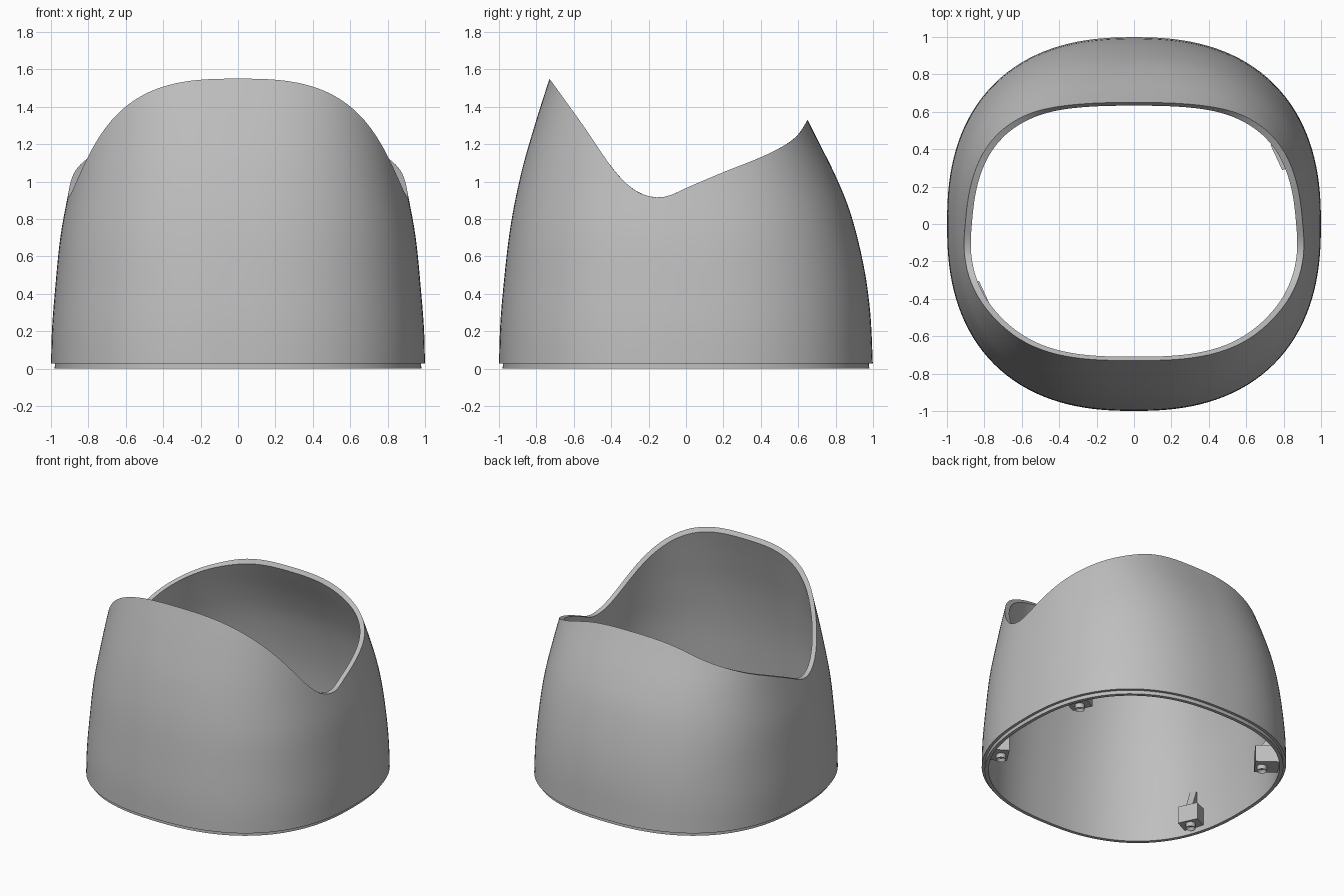
import bpy, bmesh
from math import cos, sin, pi, radians
from mathutils import Matrix, Vector

cube = bpy.data.objects.get("Cube")
if cube:
    bpy.data.objects.remove(cube, do_unlink=True)

grey = bpy.data.materials.new("plain grey")
grey.use_nodes = True
grey.diffuse_color = (0.52, 0.52, 0.52, 1)
grey.node_tree.nodes["Principled BSDF"].inputs["Base Color"].default_value = grey.diffuse_color

# Profiles as (position, value) pairs
SIDE = [(0, 1), (.2, .995), (.4, .98), (.7, .95), (.95, .905), (1.2, .855), (1.55, .77)]
FRONT = [(0, 1), (.2, .995), (.4, .98), (.75, .94), (1.05, .88), (1.33, .8), (1.55, .73)]
BACK = [(0, 1), (.3, .985), (.55, .95), (.83, .88), (1.03, .8), (1.23, .7), (1.33, .65)]
SQUARE = [(0, 2.4), (.6, 2.42), (1.15, 2.52), (1.55, 2.8)]
RIM = [(-.73, 1.55), (-.55, 1.3), (-.4, 1.08), (-.32, .99), (-.25, .94), (-.16, .915),
       (-.08, .928), (0, .965), (.2, 1.05), (.4, 1.13), (.52, 1.19), (.6, 1.25), (.65, 1.33)]


def smooth(points, t):
    """Cubic curve through the points, straight beyond its ends."""
    def slope(i):
        a, b = points[max(i - 1, 0)], points[min(i + 1, len(points) - 1)]
        return (b[1] - a[1]) / (b[0] - a[0])
    for i in (0, -1):
        p = points[i]
        if (t < p[0]) if i == 0 else (t > p[0]):
            return p[1] + (t - p[0]) * slope(i % len(points))
    i = max(k for k in range(len(points) - 1) if points[k][0] <= t)
    (x0, y0), (x1, y1) = points[i], points[i + 1]
    h = x1 - x0
    u = (t - x0) / h
    return ((1 + 2 * u) * (1 - u) ** 2 * y0 + u * (1 - u) ** 2 * h * slope(i)
            + u * u * (3 - 2 * u) * y1 + u * u * (u - 1) * h * slope(i + 1))


def wall(angle, z, inset=0):
    """Point on the rounded-square section at height z."""
    c, s = cos(angle), sin(angle)
    a = smooth(SIDE, z) - inset
    b = smooth(FRONT if s < 0 else BACK, z) - inset
    n = smooth(SQUARE, z)
    r = ((abs(c) / a) ** n + (abs(s) / b) ** n) ** (-1 / n)
    return Vector((r * c, r * s, z))


def thickness(z):
    return .045 - .01 * z


def rim_height(angle, inner):
    lo, hi = .5, 1.6
    for _ in range(26):
        z = (lo + hi) / 2
        y = wall(angle, z, thickness(z) if inner else 0).y
        if z < smooth(RIM, y):
            lo = z
        else:
            hi = z
    return lo


def finish(name, bm):
    bmesh.ops.recalc_face_normals(bm, faces=bm.faces)
    mesh = bpy.data.meshes.new(name)
    bm.to_mesh(mesh)
    bm.free()
    mesh.materials.append(grey)
    ob = bpy.data.objects.new(name, mesh)
    bpy.context.collection.objects.link(ob)
    bpy.ops.object.select_all(action='DESELECT')
    ob.select_set(True)
    bpy.context.view_layer.objects.active = ob
    bpy.ops.object.shade_smooth_by_angle(angle=radians(30))
    return ob


# Shell: closed loop of outer wall, rim, inner wall and stepped base lip
COLUMNS, ROWS, STEP = 144, 24, .028
bm = bmesh.new()
columns = []
for i in range(COLUMNS):
    angle = 2 * pi * i / COLUMNS
    top_out, top_in = rim_height(angle, False), rim_height(angle, True)
    pts = [wall(angle, 0, .02), wall(angle, STEP, .02)]
    pts[1].z = STEP
    pts += [wall(angle, STEP + (top_out - STEP) * k / ROWS) for k in range(ROWS + 1)]
    for k in range(ROWS, -1, -1):
        z = top_in * k / ROWS
        pts.append(wall(angle, z, thickness(z)))
    columns.append([bm.verts.new(p) for p in pts])
for i, col in enumerate(columns):
    nxt = columns[(i + 1) % COLUMNS]
    for k in range(len(col)):
        j = (k + 1) % len(col)
        bm.faces.new((col[k], nxt[k], nxt[j], col[j]))
finish("shell", bm)


def prism(bm, profile, width):
    """Extrude a radial (r, z) profile sideways, centred on the radius."""
    face = bm.faces.new([bm.verts.new((r, -width / 2, z)) for r, z in profile])
    new = bmesh.ops.extrude_face_region(bm, geom=[face])["geom"]
    bmesh.ops.translate(bm, vec=(0, width, 0),
                        verts=[v for v in new if isinstance(v, bmesh.types.BMVert)])


# Mounting brackets: block, tapering gusset and a screw boss with a hollow end
for name, degrees, r in (("back_left", 25, .89), ("front_left", -33, .93),
                         ("front_right", 205, .93), ("back_right", 143, .89)):
    angle = radians(degrees)
    out = wall(angle, .1, .02).length
    inner = r - .05
    bm = bmesh.new()
    prism(bm, [(inner, .04), (out, .04), (out, .17), (inner, .17)], .15)
    prism(bm, [(inner + .02, .16), (out, .16), (out - .02, .38)], .05)
    ring = bmesh.ops.create_cone(bm, cap_ends=True, segments=20, radius1=.034, radius2=.034,
                                 depth=.04, matrix=Matrix.Translation((r, 0, .025)))["verts"]
    end = min({f for v in ring for f in v.link_faces}, key=lambda f: f.calc_center_median().z)
    bmesh.ops.inset_region(bm, faces=[end], thickness=.016)
    bmesh.ops.translate(bm, verts=end.verts, vec=(0, 0, .02))
    bm.transform(Matrix.Rotation(angle, 4, 'Z'))
    finish(name + "_bracket", bm)
